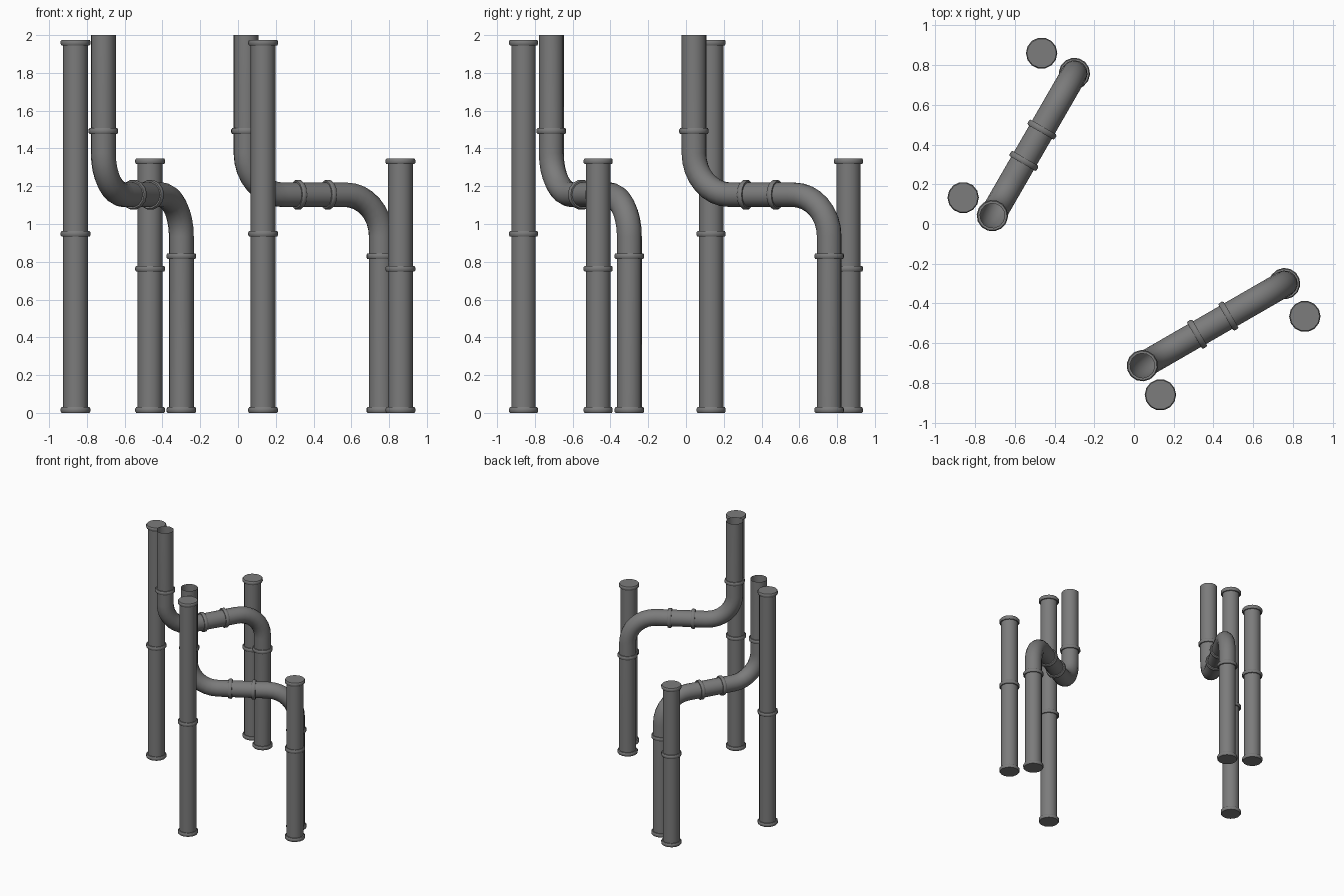
import bpy, bmesh, math
from mathutils import Vector

if "Cube" in bpy.data.objects:
    bpy.data.objects.remove(bpy.data.objects["Cube"])

SIDES, R, RING = 14, 0.066, 0.079
Z = Vector((0, 0, 1))

metal = bpy.data.materials.new("pipe grey")
metal.diffuse_color = (0.2, 0.2, 0.2, 1)
metal.use_nodes = True
metal.node_tree.nodes["Principled BSDF"].inputs["Base Color"].default_value = metal.diffuse_color


def sweep(name, stations, side, cap_start=False, cap_end=False):
    """Skin circles given as (centre, tangent, radius); side is square to the path."""
    bm = bmesh.new()
    loops = []
    for c, t, r in stations:
        up = t.cross(side)
        loops.append([bm.verts.new(c + r * (side * math.cos(a) + up * math.sin(a)))
                      for a in (2 * math.pi * i / SIDES for i in range(SIDES))])
    for a, b in zip(loops, loops[1:]):
        for i in range(SIDES):
            j = (i + 1) % SIDES
            bm.faces.new((a[i], a[j], b[j], b[i]))
    if cap_start:
        bm.faces.new(loops[0][::-1])
    if cap_end:
        bm.faces.new(loops[-1])
    bmesh.ops.recalc_face_normals(bm, faces=bm.faces)
    me = bpy.data.meshes.new(name)
    bm.to_mesh(me)
    bm.free()
    me.materials.append(metal)
    ob = bpy.data.objects.new(name, me)
    bpy.context.collection.objects.link(ob)
    bpy.context.view_layer.objects.active = ob
    ob.select_set(True)
    bpy.ops.object.shade_smooth_by_angle(angle=math.radians(35))
    ob.select_set(False)


def ring(name, c, t, side, closed=False):
    """Joint collar with chamfered rim; closed makes it an end plate."""
    inner = RING - 0.005 if closed else R - 0.004
    prof = [(-.015, inner), (-.015, RING - .005), (-.007, RING),
            (.007, RING), (.015, RING - .005), (.015, inner)]
    if closed:
        prof = prof[1:-1]
    sweep(name, [(c + t * o, t, r) for o, r in prof], side, closed, closed)


def column(name, x, y, top, joint):
    base, side = Vector((x, y, 0)), Vector((1, 0, 0))
    sweep(name, [(base + Z * z, Z, R) for z in (0.015, joint, top - 0.015)], side)
    ring(name + "_foot_plate", base + Z * 0.015, Z, side, True)
    ring(name + "_top_plate", base + Z * (top - 0.015), Z, side, True)
    ring(name + "_joint", base + Z * joint, Z, side)


def bent_pipe(name, high, low):
    """Drops from z=2, runs level at z=1.15, then drops to the floor."""
    zc, br, steps = 1.155, 0.22, 8
    a, b = Vector((*high, 0)), Vector((*low, 0))
    d = (b - a).normalized()
    side = d.cross(Z)
    st = [(a + Z * 2, -Z, R)]
    for i in range(steps + 1):      # upper elbow
        t = math.pi / 2 * i / steps
        st.append((a + d * br * (1 - math.cos(t)) + Z * (zc + br - br * math.sin(t)),
                   d * math.sin(t) - Z * math.cos(t), R))
    for i in range(steps + 1):      # lower elbow
        t = math.pi / 2 * i / steps
        st.append((b - d * br * (1 - math.sin(t)) + Z * (zc - br + br * math.cos(t)),
                   d * math.cos(t) - Z * math.sin(t), R))
    st.append((b + Z * 0.015, -Z, R))
    sweep(name, st, side)
    ring(name + "_upper_joint", a + Z * 1.492, Z, side)
    ring(name + "_lower_joint", b + Z * 0.83, Z, side)
    ring(name + "_foot_plate", b + Z * 0.015, Z, side, True)
    for k, f in enumerate((0.385, 0.605)):
        ring(f"{name}_level_joint_{k + 1}", a.lerp(b, f) + Z * zc, d, side)


# Two groups, the second mirrored across the x = y diagonal
for tag, m in (("left", lambda x, y: (x, y)), ("right", lambda x, y: (y, x))):
    column(tag + "_tall_pipe", *m(-0.86, 0.133), 1.975, 0.948)
    column(tag + "_short_pipe", *m(-0.465, 0.86), 1.347, 0.763)
    bent_pipe(tag + "_bent_pipe", m(-0.713, 0.042), m(-0.30, 0.758))
